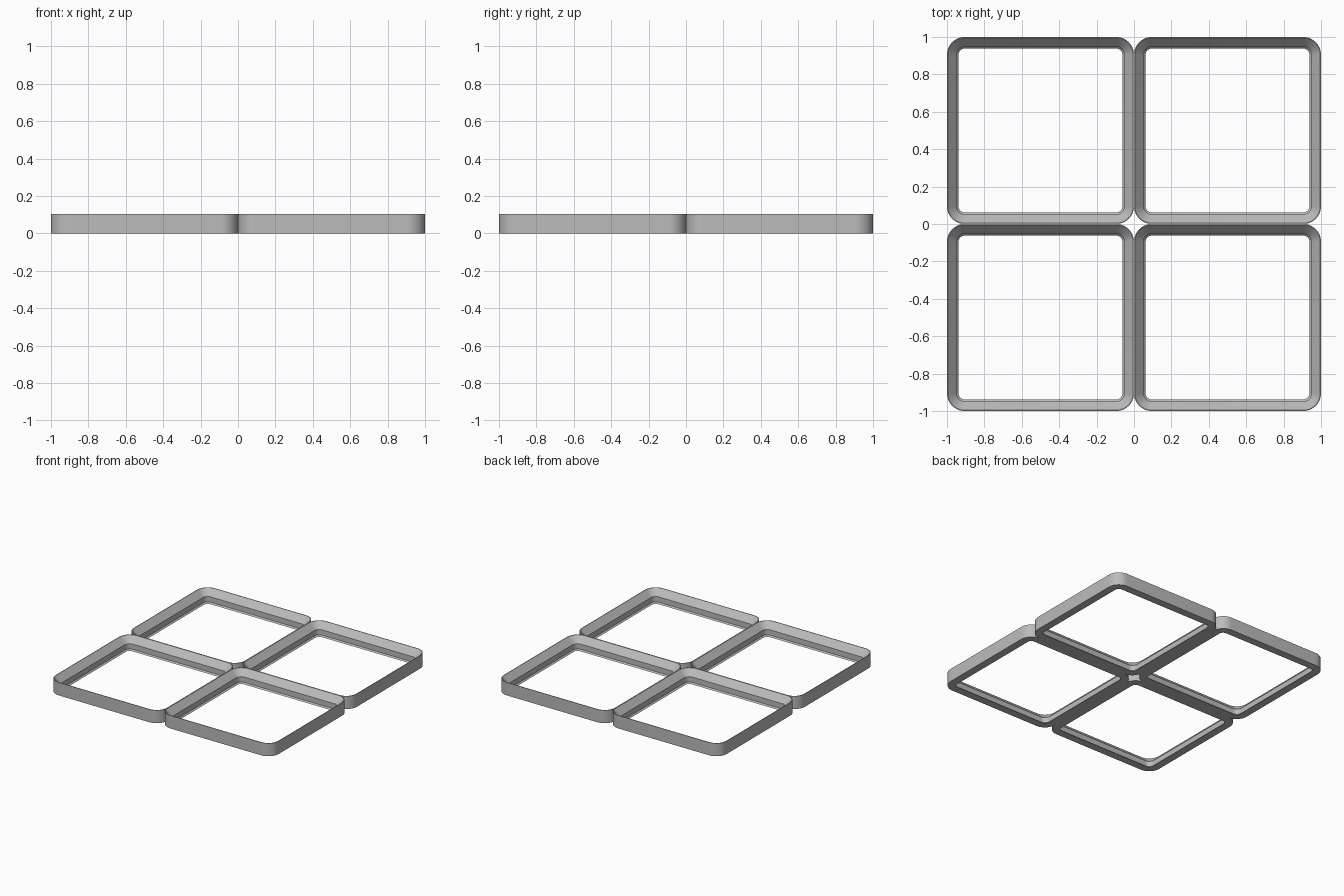
import bpy, bmesh, math

cube = bpy.data.objects.get("Cube")
if cube:
    bpy.data.objects.remove(cube, do_unlink=True)

grey = bpy.data.materials.new("plain grey")
grey.use_nodes = True
colour = (0.5, 0.5, 0.5, 1)
grey.diffuse_color = colour
grey.node_tree.nodes["Principled BSDF"].inputs["Base Color"].default_value = colour

MM = 1 / 42              # one cell is 42 units wide
HALF, RADIUS, STEPS = 21 * MM, 4 * MM, 12
# Wall section as (inset, height): outer wall, thin rim, slope, inner wall, lower slope
SECTION = [(0, 0), (0, 4.4), (0.2, 4.4), (2.15, 2.25), (2.15, 0.45), (2.6, 0)]


def rounded_loop(bm, inset, z):
    """Rounded square of vertices, concentric corners."""
    verts = []
    for corner in range(4):
        mid = math.radians(45 + 90 * corner)
        cx = math.copysign(HALF - RADIUS, math.cos(mid))
        cy = math.copysign(HALF - RADIUS, math.sin(mid))
        for i in range(STEPS + 1):
            a = math.pi / 2 * (corner + i / STEPS)
            r = RADIUS - inset
            verts.append(bm.verts.new((cx + r * math.cos(a), cy + r * math.sin(a), z)))
    return verts


def build_frame(name, x, y):
    bm = bmesh.new()
    loops = [rounded_loop(bm, inset * MM, z * MM) for inset, z in SECTION]
    for a, b in zip(loops, loops[1:] + loops[:1]):
        n = len(a)
        for i in range(n):
            j = (i + 1) % n
            bm.faces.new((a[i], a[j], b[j], b[i]))
    bmesh.ops.recalc_face_normals(bm, faces=bm.faces)
    mesh = bpy.data.meshes.new(name)
    bm.to_mesh(mesh)
    bm.free()
    mesh.materials.append(grey)
    obj = bpy.data.objects.new(name, mesh)
    obj.location = (x, y, 0)
    bpy.context.collection.objects.link(obj)
    bpy.ops.object.select_all(action='DESELECT')
    obj.select_set(True)
    bpy.context.view_layer.objects.active = obj
    bpy.ops.object.shade_smooth_by_angle(angle=math.radians(30))


# Four touching frames in a square grid
for side, x in (("right", -HALF), ("left", HALF)):
    for end, y in (("front", -HALF), ("back", HALF)):
        build_frame(f"{end}_{side}_frame", x, y)
